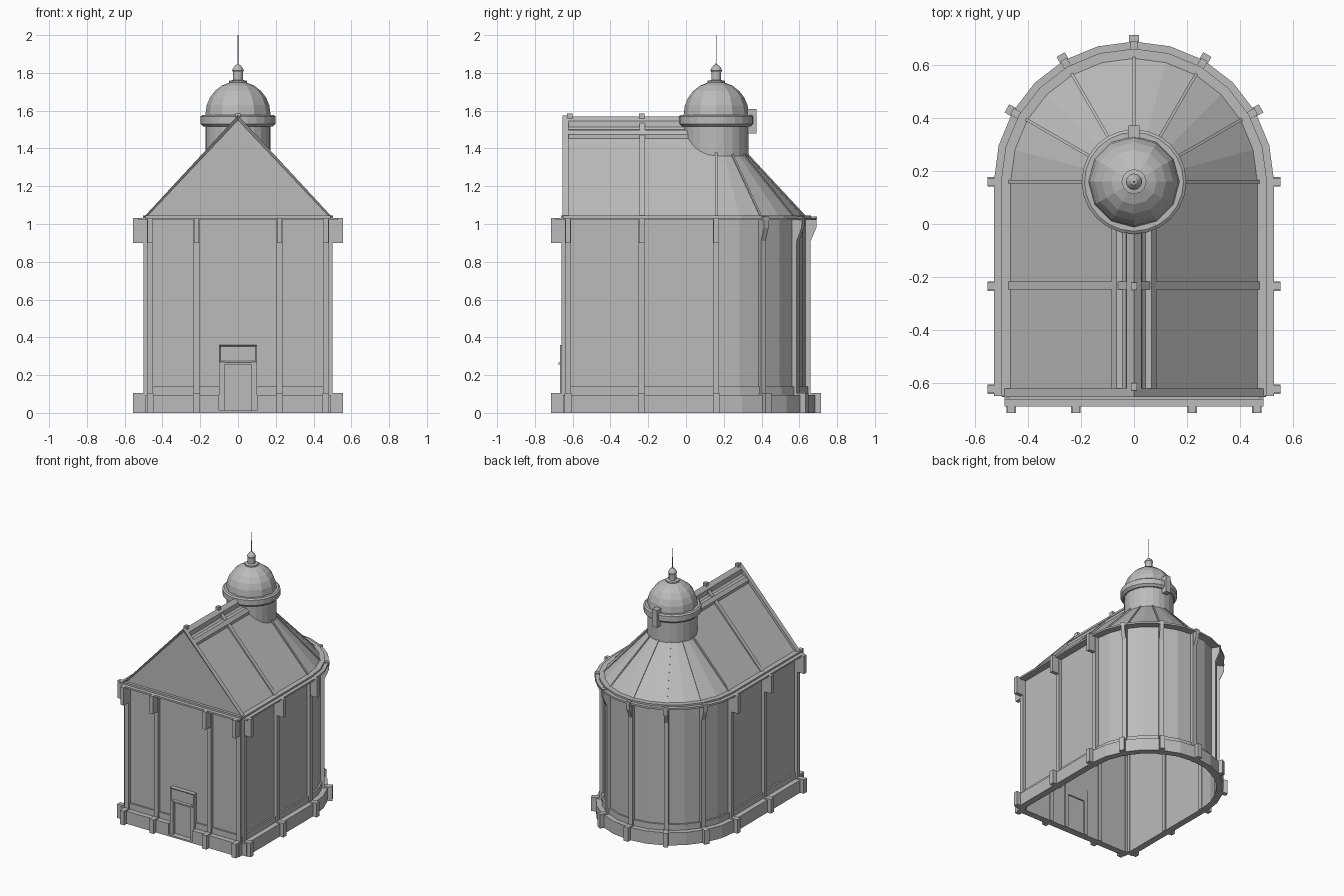
import bpy, bmesh
from math import sin, cos, pi, radians
from mathutils import Matrix, Vector

if "Cube" in bpy.data.objects:
    bpy.data.objects.remove(bpy.data.objects["Cube"])

stone = bpy.data.materials.new("grey_stone")
stone.use_nodes = True
GREY = (0.5, 0.5, 0.5, 1)
stone.diffuse_color = GREY
stone.node_tree.nodes["Principled BSDF"].inputs["Base Color"].default_value = GREY

APSE_Y = 0.16      # centre of the rounded end
WALL = 0.475       # wall distance from the axis
FRONT = -0.635     # front wall plane


def finish(name, bm):
    bmesh.ops.remove_doubles(bm, verts=bm.verts, dist=0.0002)
    bmesh.ops.recalc_face_normals(bm, faces=bm.faces)
    mesh = bpy.data.meshes.new(name)
    bm.to_mesh(mesh)
    bm.free()
    mesh.materials.append(stone)
    obj = bpy.data.objects.new(name, mesh)
    bpy.context.collection.objects.link(obj)
    return obj


def skin(bm, rows, closed=False):
    """Join rows of equal point count with quads."""
    rows = [[bm.verts.new(p) for p in row] for row in rows]
    n = len(rows[0])
    for a, b in zip(rows, rows[1:]):
        for i in range(n if closed else n - 1):
            j = (i + 1) % n
            bm.faces.new((a[i], a[j], b[j], b[i]))
    return rows


def prism(name, polygon, depth, matrix=Matrix(), inset=None):
    """Polygon in local x-z, extruded along local y through depth = (y0, y1)."""
    bm = bmesh.new()
    rows = skin(bm, [[matrix @ Vector((u, y, z)) for u, z in polygon] for y in depth], True)
    face = bm.faces.new(rows[0])
    bm.faces.new(rows[1])
    if inset:
        bmesh.ops.recalc_face_normals(bm, faces=bm.faces)
        bmesh.ops.inset_region(bm, faces=[face], thickness=inset[0], depth=inset[1])
    return finish(name, bm)


def box(name, x, y, z, inset=None):
    return prism(name, [(x[0], z[0]), (x[1], z[0]), (x[1], z[1]), (x[0], z[1])], y, inset=inset)


def fin(name, polygon, width, station):
    ox, oy, angle = station
    matrix = Matrix.Translation((ox, oy, 0)) @ Matrix.Rotation(radians(angle), 4, "Z")
    return prism(name, polygon, (-width / 2, width / 2), matrix)


def rect(u0, u1, z0, z1):
    return [(u0, z0), (u1, z0), (u1, z1), (u0, z1)]


def outline(d, gap):
    """Plan of the building pushed out by d, starting beside the door; corners notched."""
    side, front = WALL + d, FRONT - d
    nx, ny = min(side, 0.49), max(front, -0.65)
    half = [(gap, front), (nx, front), (nx, ny), (side, ny)]
    arc = [(side * cos(i * pi / 12), APSE_Y + side * sin(i * pi / 12)) for i in range(13)]
    return half + arc + [(-x, y) for x, y in reversed(half)]


def band(name, profile, gap=0.0, solid=True):
    """Sweep a (offset, height) profile around the plan."""
    bm = bmesh.new()
    if solid:
        profile = profile + profile[:1]
    rows = skin(bm, [[(x, y, z) for x, y in outline(d, gap)] for d, z in profile])
    if solid and gap:
        for end in (0, -1):
            bm.faces.new([row[end] for row in rows[:-1]])
    return finish(name, bm)


def lathe(name, profile, sides):
    bm = bmesh.new()
    skin(bm, [[(r * cos(2 * pi * i / sides), APSE_Y + r * sin(2 * pi * i / sides), z)
               for i in range(sides)] for r, z in profile], True)
    return finish(name, bm)


# Walls, plinth and cornice
band("wall", [(0, 0), (0, 1.04)], 0.095, solid=False)
box("wall_over_door", (-0.095, 0.095), (FRONT, FRONT + 0.004), (0.34, 1.04))
band("plinth", rect(0, 0.05, 0, 0.095), 0.1)
band("plinth_ledge", rect(0, 0.012, 0.095, 0.14), 0.1)
band("cornice", rect(0, 0.055, 1.02, 1.033))
band("cornice_step", rect(-0.02, 0.028, 1.03, 1.046))

# Pilasters with pedestals and capitals around the plan
sides = [(0, y, a) for y in (-0.625, -0.235, APSE_Y) for a in (0, 180)]
fronts = [(x, -0.16, -90) for x in (-0.465, -0.22, 0.22, 0.465)]
apse = [(0, APSE_Y, a) for a in range(30, 151, 30)]
block = rect(0.475, 0.555, 0.9, 1.033)
bracket = [(0.475, 0.91), (0.5, 0.91), (0.53, 0.98), (0.533, 1.04), (0.475, 1.04)]
for station in sides + fronts + apse:
    fin("pilaster", rect(0.468, 0.5, 0, 1.03), 0.032, station)
    fin("pedestal", rect(0.48, 0.555, 0, 0.105), 0.036, station)
    fin("capital", bracket if station in apse else block, 0.028, station)

# Doorway
for s in (-1, 1):
    x = sorted((s * 0.072, s * 0.1))
    box("door_jamb", x, (-0.668, -0.625), (0, 0.27))
box("door_lintel", (-0.1, 0.1), (-0.668, -0.625), (0.265, 0.36), inset=(0.012, -0.008))
box("door_moulding", (-0.09, 0.09), (-0.674, -0.66), (0.256, 0.266))
box("door_leaf", (-0.075, 0.075), (-0.645, -0.635), (0, 0.268))
box("door_step", (-0.1, 0.1), (-0.685, -0.63), (0, 0.012))

# Roof: two slopes running into a half cone
SLOPE = 1.07
EAVE, APEX = 1.042, 1.042 + 0.47 * SLOPE
bm = bmesh.new()
eave = [(0.47, FRONT)] + [(0.47 * cos(i * pi / 12), APSE_Y + 0.47 * sin(i * pi / 12))
                          for i in range(13)] + [(-0.47, FRONT)]
top = [(0, FRONT)] + [(0, APSE_Y)] * 13 + [(0, FRONT)]
skin(bm, [[(x, y, EAVE) for x, y in eave], [(x, y, APEX) for x, y in top]])
finish("roof", bm)

# Front gable with a sunken panel
prism("gable", [(-0.5, 1.035), (0.5, 1.035), (0, 1.575)], (-0.655, -0.622), inset=(0.025, -0.012))

# Roof ribs, ridge and cone ribs
rib = [(-0.477, 1.044), (0, APEX + 0.02), (0.477, 1.044), (0.46, 1.044), (0, APEX - 0.01), (-0.46, 1.044)]
prism("roof_rib", rib, (-0.247, -0.217))
prism("roof_rib_end", rib, (APSE_Y - 0.006, APSE_Y + 0.006))
half = [(0.028, 1.545), (0.031, 1.5), (0.066, 1.498), (0.085, 1.474), (0.085, 1.44)]
prism("ridge", [(0, 1.57)] + half + [(-x, z) for x, z in reversed(half)], (-0.63, 0.03))
for y in (-0.615, -0.235):
    box("ridge_knob", (-0.012, 0.012), (y - 0.014, y + 0.014), (1.55, 1.585))
for station in apse:
    fin("cone_rib", [(0.462, 1.045), (0.472, 1.046), (0.168, 1.373), (0.16, 1.36)], 0.011, station)

# Drum, ring, dome and finial
lathe("drum", [(0.172, 1.34), (0.172, 1.53)], 24)
lathe("dome_ring", [(0.165, 1.515), (0.182, 1.515), (0.198, 1.53), (0.198, 1.57), (0.187, 1.578), (0.15, 1.578)], 24)
lathe("dome", [(0.172, 1.56)] + [(0.172 * cos(i * pi / 12), 1.583 + 0.172 * sin(i * pi / 12))
                                 for i in range(7)], 12)
lathe("finial", [(0, 1.745), (0.047, 1.745), (0.047, 1.758), (0.026, 1.762), (0.026, 1.805), (0.031, 1.812),
                 (0.026, 1.825), (0.012, 1.842), (0, 1.846)], 12)
lathe("spire_rod", [(0.003, 1.84), (0.0015, 2.0), (0, 2.0)], 6)
box("ring_block", (-0.02, 0.02), (0.325, 0.373), (1.48, 1.61))
